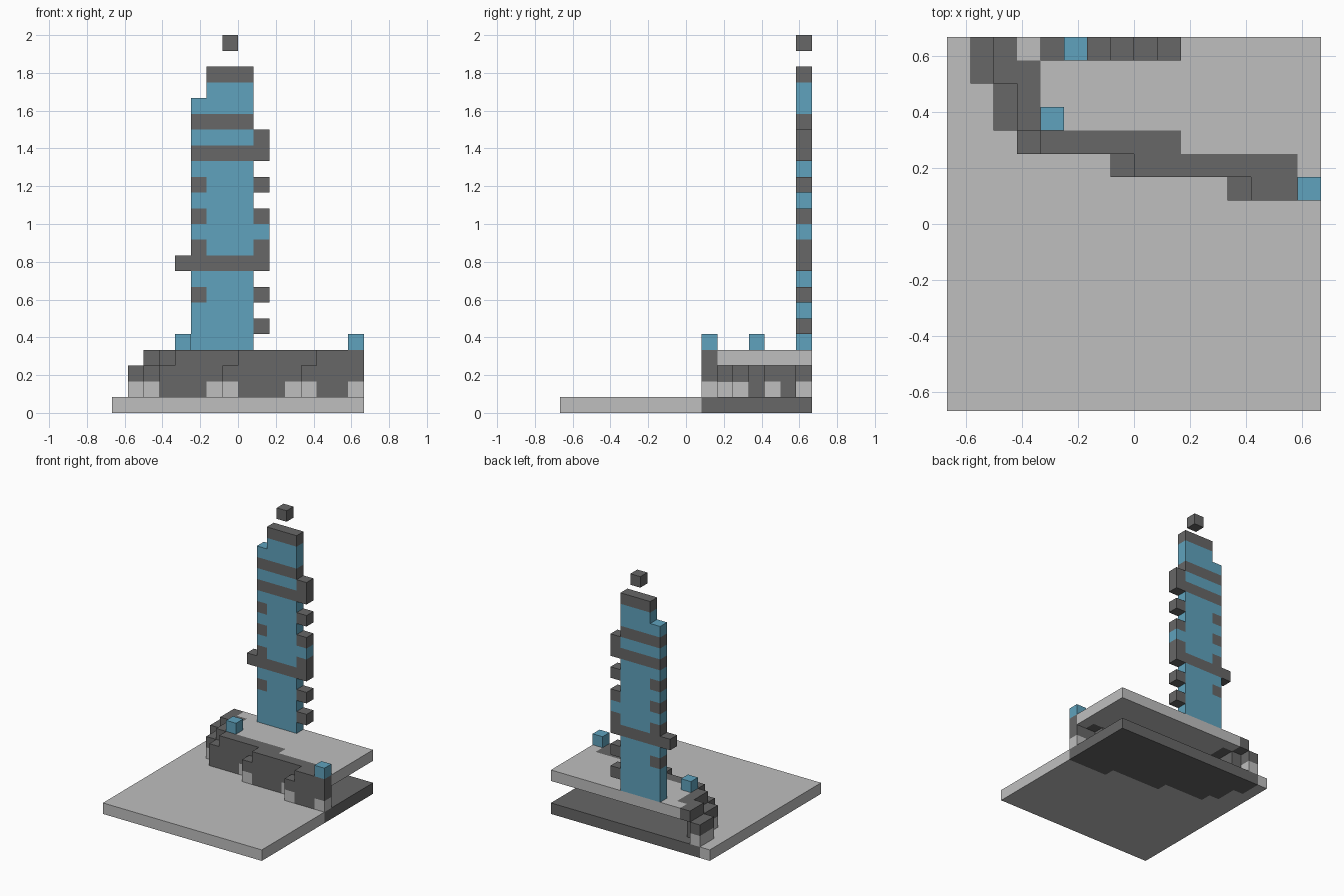
import bpy
import bmesh
from mathutils import Vector

if "Cube" in bpy.data.objects:
    bpy.data.objects.remove(bpy.data.objects["Cube"], do_unlink=True)

N = 16          # cells along each side of the base
U = 1 / 12      # cell size


def make_material(name, rgb):
    m = bpy.data.materials.new(name)
    m.use_nodes = True
    colour = (*rgb, 1)
    m.diffuse_color = colour
    m.node_tree.nodes["Principled BSDF"].inputs["Base Color"].default_value = colour
    return m


MATERIALS = [
    make_material("light grey", (0.52, 0.52, 0.52)),
    make_material("dark grey", (0.135, 0.135, 0.135)),
    make_material("blue", (0.115, 0.365, 0.51)),
]
LIGHT, DARK, BLUE = range(3)
DIRECTIONS = [Vector(d) for d in
              ((1, 0, 0), (-1, 0, 0), (0, 1, 0), (0, -1, 0), (0, 0, 1), (0, 0, -1))]


def build(name, cells):
    """Make one object from {(i, j, k): colour}, keeping only outer faces."""
    bm = bmesh.new()
    origin = Vector((-N / 2, -N / 2, 0))
    for cell, colour in cells.items():
        centre = Vector(cell) + Vector((0.5, 0.5, 0.5)) + origin
        for d in DIRECTIONS:
            if tuple(int(c + s) for c, s in zip(cell, d)) in cells:
                continue
            a = Vector((d.y, d.z, d.x)) / 2
            b = d.cross(a)
            mid = centre + d / 2
            corners = (mid - a - b, mid + a - b, mid + a + b, mid - a + b)
            face = bm.faces.new([bm.verts.new(p * U) for p in corners])
            face.material_index = colour
    bmesh.ops.remove_doubles(bm, verts=bm.verts, dist=U / 100)
    mesh = bpy.data.meshes.new(name)
    bm.to_mesh(mesh)
    bm.free()
    for m in MATERIALS:
        mesh.materials.append(m)
    obj = bpy.data.objects.new(name, mesh)
    bpy.context.collection.objects.link(obj)
    return obj


# Stepped wall plan: row -> first and last cell of the lower course
PLAN = {15: (1, 1), 14: (1, 2), 13: (2, 2), 12: (2, 3),
        11: (3, 7), 10: (7, 12), 9: (12, 15)}

# Base slab, dark behind the line of the wall
build("base_slab", {
    (i, j, 0): DARK if j in PLAN and i >= PLAN[j][0] else LIGHT
    for i in range(N) for j in range(N)})

# Wall foot, with dark and light bays
foot = {}
for j, (first, last) in PLAN.items():
    for i in range(first, last + 1):
        dark_bay = i in (3, 4, 5, 8, 9, 10, 13, 14) or (i, j) == (2, 14)
        foot[i, j, 1] = DARK if dark_bay else LIGHT
build("wall_foot", foot)

# Wall middle course
OVERLAP = {11: 1, 10: 1}
build("wall_middle", {
    (i, j, 2): DARK for j, (first, last) in PLAN.items()
    for i in range(first, last + 1 + OVERLAP.get(j, 0))})

# Raised platform with the dark top course of the wall, set back by one cell
deck = {}
for j, (first, last) in PLAN.items():
    rim = last + 1 + OVERLAP.get(j, 0)
    for i in range(first + 1, N):
        deck[i, j, 3] = DARK if i <= rim else LIGHT
build("platform", deck)

# Blue lamps on the wall
build("left_lamp", {(15, 9, 4): BLUE})
build("right_lamp", {(4, 12, 4): BLUE})

# Tower, one string per level from the bottom, columns from right to left
LEVELS = [
    " bbbb ", " bbbbd", " bbbb ", " dbbbd", " bbbb ", "dddddd",
    " dbbbd", " bbbbb", " dbbbd", " bbbb ", " dbbbd", " bbbb ",
    " ddddd", " bbbbd", " dddd ", " bbbb ", "  bbb ", "  ddd ",
]
build("tower", {
    (4 + c, 15, 4 + level): BLUE if mark == "b" else DARK
    for level, row in enumerate(LEVELS)
    for c, mark in enumerate(row) if mark != " "})

# Floating block above the tower
build("top_block", {(7, 15, 23): DARK})
